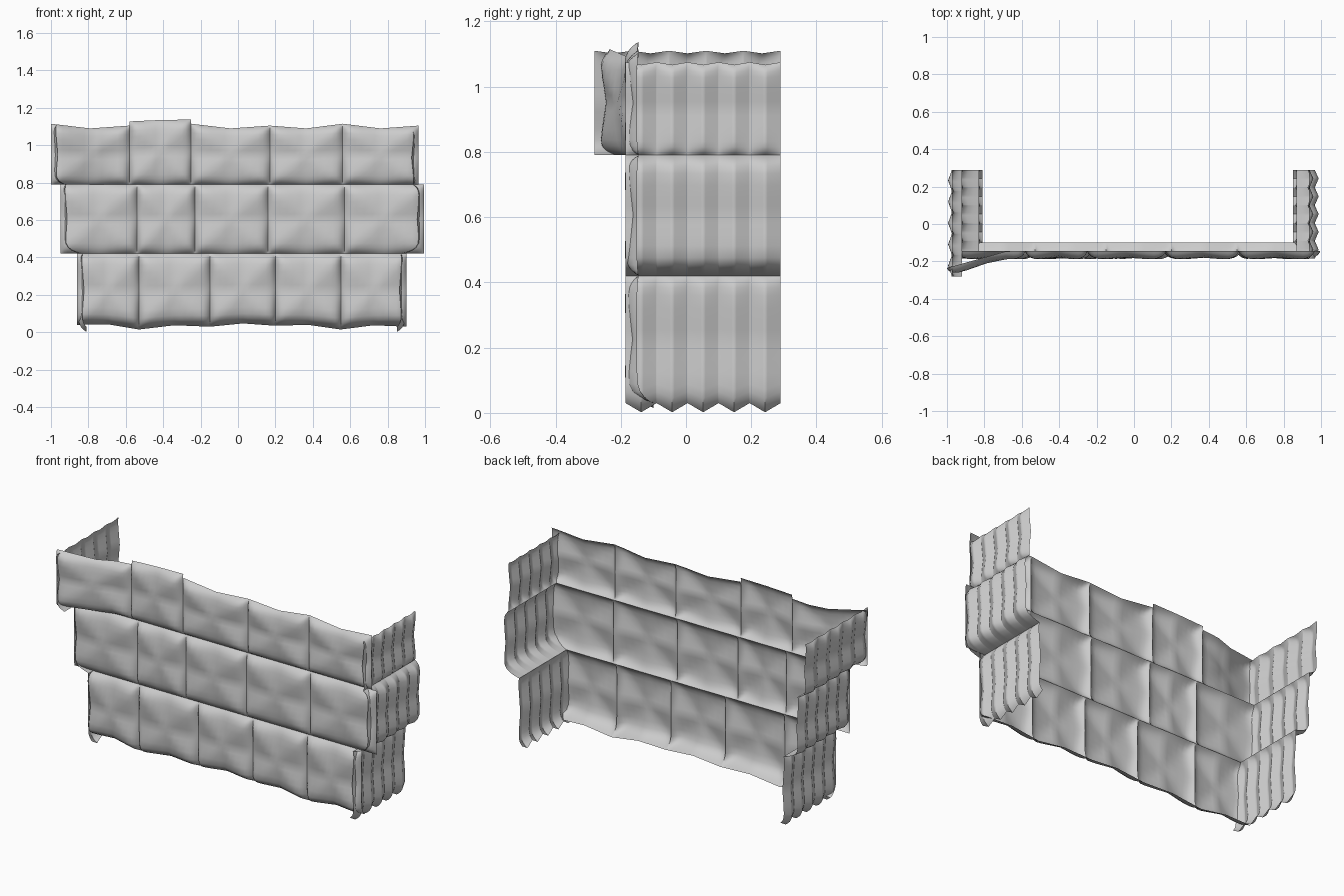
import bpy
import bmesh
from mathutils import Vector

cube = bpy.data.objects.get("Cube")
if cube:
    bpy.data.objects.remove(cube)

HALF = [0.15, 0.3, 0.5, 0.7, 0.82, 0.9, 0.96, 1]
STEPS = [-s for s in reversed(HALF)] + [0] + HALF


def lerp(a, b, t):
    return a + (b - a) * t


def padded_strip(name, seams, low, high, place, depth, lips, dips, lifts={}):
    """Row of cushions; place maps (along, inward, height) to world."""
    bm = bmesh.new()
    for i in range(len(seams) - 1):
        grid = []
        for v in STEPS:
            line = []
            t = (v + 1) / 2
            lip = lips[1] if v > 0 else lips[0]
            for u in STEPS:
                s = (u + 1) / 2
                bottom = lerp(low[i], low[i + 1], s)
                top = lerp(high[i], high[i + 1], s) + lifts.get(i, 0) * (1 - abs(u) / 2)
                # scallop the free top and bottom edges
                edge = lerp(dips[0], -dips[1], t) * abs(v) * (1 - abs(u))
                # draw the cushion back into its horizontal seams
                inward = lerp(depth(u, v), lip, abs(v) ** 8)
                point = place(lerp(seams[i], seams[i + 1], s), inward, lerp(bottom, top, t) + edge)
                line.append(bm.verts.new(Vector(point)))
            grid.append(line)
        for a, b in zip(grid, grid[1:]):
            for j in range(len(STEPS) - 1):
                bm.faces.new((a[j], a[j + 1], b[j + 1], b[j]))
    bmesh.ops.remove_doubles(bm, verts=bm.verts, dist=0.0005)
    mesh = bpy.data.meshes.new(name)
    bm.to_mesh(mesh)
    bm.free()
    obj = bpy.data.objects.new(name, mesh)
    bpy.context.collection.objects.link(obj)
    bpy.ops.object.select_all(action="DESELECT")
    obj.select_set(True)
    bpy.context.view_layer.objects.active = obj
    bpy.ops.object.shade_smooth_by_angle(angle=0.9)


def front_depth(u, v):
    # diagonal ridges with sides sloping back to the vertical seams
    a, b = abs(u), abs(v)
    r = max(a, b)
    pillow = 0.015 * (1 - r) + 0.03 * (r - min(a, b))
    return lerp(pillow, 0.045, a ** 10)


def wall_depth(u, v):
    # vertical pleats, slightly hollow at mid height
    return 0.022 * abs(u) + 0.015 * (1 - abs(v))


SEAM_LOW, SEAM_HIGH = [0.42] * 6, [0.79] * 6
ROWS = {
    "bottom": ([-0.86, -0.53, -0.15, 0.2, 0.55, 0.9],
               [0.04, 0.015, 0.03, 0.035, 0.015, 0.03], SEAM_LOW),
    "middle": ([-0.95, -0.54, -0.23, 0.16, 0.57, 0.995], SEAM_LOW, SEAM_HIGH),
    "top": ([-1, -0.58, -0.25, 0.17, 0.56, 0.965],
            SEAM_HIGH, [1.115, 1.105, 1.115, 1.105, 1.115, 1.105]),
}
rows = list(ROWS.items())

for index, (row, (seams, low, high)) in enumerate(rows):
    is_top, is_bottom = row == "top", row == "bottom"

    # front cushions; the upper right corner is pulled forward
    def place_front(x, d, z):
        pull = 0.09 * max(0, (-0.68 - x) / 0.32) if is_top else 0
        return x, -0.195 + d - pull, z

    padded_strip(row + "_front_row", seams, low, high, place_front, front_depth,
                 (0.095 if is_bottom else 0.05, 0.05),
                 (0.015 if is_bottom else 0, 0.02 if is_top else 0),
                 lifts={1: 0.045} if is_top else {})

    # pleated side walls with a straight open back edge
    for side, sign, end in (("right", -1, 0), ("left", 1, -1)):
        x_out = seams[end]
        front_y = -0.28 if is_top and sign < 0 else -0.185
        ys = [lerp(front_y, 0.29, k / 5) for k in range(6)]
        along = ys if sign > 0 else [-y for y in reversed(ys)]
        wall_top = (1.11 if sign < 0 else 1.075) if is_top else high[0]

        # neighbouring rows draw in to one common seam
        def seam_lip(other):
            return abs(x_out) - min(abs(x_out), abs(rows[other][1][0][end])) + 0.03

        def place_wall(a, d, z):
            return x_out - sign * d, a * sign, z

        padded_strip(f"{row}_{side}_wall", along,
                     [0.03 if is_bottom else low[0]] * 6, [wall_top] * 6, place_wall, wall_depth,
                     (0.05 if is_bottom else seam_lip(index - 1),
                      0.03 if is_top else seam_lip(index + 1)),
                     (-0.028 if is_bottom else 0, 0.008 if is_top else 0))
